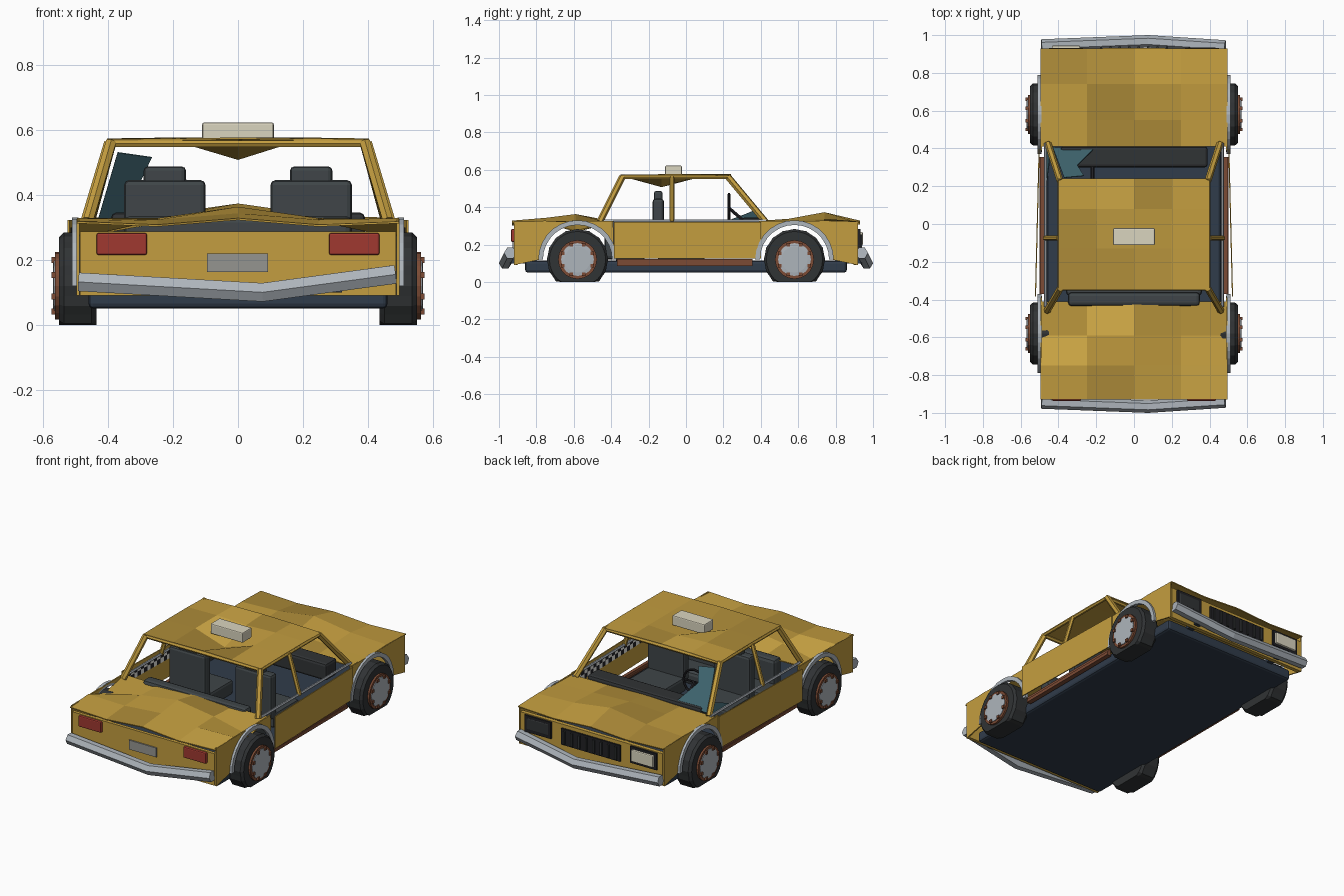
import bpy, bmesh, random
from math import sin, cos, pi, radians
from mathutils import Matrix, Vector

if "Cube" in bpy.data.objects:
    bpy.data.objects.remove(bpy.data.objects["Cube"])

random.seed(4)
COLORS = dict(paint=(.55, .34, .05), paint_dark=(.42, .26, .04), paint_light=(.62, .39, .06),
              rust=(.2, .07, .035), rubber=(.03, .033, .035), seat=(.05, .06, .065),
              navy=(.03, .045, .07), chrome=(.42, .46, .5), glass=(.05, .13, .16),
              red=(.35, .04, .03), cream=(.7, .66, .52), black=(.015, .015, .018),
              white=(.8, .8, .75), plate=(.3, .3, .28))
MATS = {}
for key, c in COLORS.items():
    MATS[key] = bpy.data.materials.new(key)
    MATS[key].diffuse_color = (*c, 1)


def mesh(name, verts, faces, *mats):
    me = bpy.data.meshes.new(name)
    me.from_pydata([tuple(v) for v in verts], [], faces)
    for m in mats:
        me.materials.append(MATS[m])
    ob = bpy.data.objects.new(name, me)
    bpy.context.collection.objects.link(ob)
    return ob


def box(name, x0, x1, y0, y1, z0, z1, mat, bevel=0.0):
    bm = bmesh.new()
    bmesh.ops.create_cube(bm, size=1)
    bmesh.ops.scale(bm, vec=(abs(x1 - x0), y1 - y0, z1 - z0), verts=bm.verts)
    bmesh.ops.translate(bm, vec=((x0 + x1) / 2, (y0 + y1) / 2, (z0 + z1) / 2), verts=bm.verts)
    if bevel:
        bmesh.ops.bevel(bm, geom=bm.edges[:], offset=bevel, segments=2, profile=.5, affect='EDGES')
    ob = mesh(name, [], [], mat)
    bm.to_mesh(ob.data)
    bm.free()
    return ob


def tube(name, pts, r, mat):
    cu = bpy.data.curves.new(name, 'CURVE')
    cu.dimensions, cu.bevel_depth, cu.bevel_resolution, cu.use_fill_caps = '3D', r, 1, True
    sp = cu.splines.new('POLY')
    sp.points.add(len(pts) - 1)
    for p, co in zip(sp.points, pts):
        p.co = (*co, 1)
    sp.use_smooth = False
    tmp = bpy.data.objects.new(name, cu)
    bpy.context.collection.objects.link(tmp)
    me = bpy.data.meshes.new_from_object(tmp)
    bpy.data.objects.remove(tmp)
    me.materials.clear()
    me.materials.append(MATS[mat])
    bpy.context.collection.objects.link(bpy.data.objects.new(name, me))


def solid(ob, t):
    m = ob.modifiers.new('thickness', 'SOLIDIFY')
    m.thickness, m.offset = t, 0


# dented sheet panel: 4 columns across, z from rows of (outer, quarter, centre)
def panel(name, half, ys, rows):
    verts = [((i - 2) * half / 2, y, row[2 - abs(i - 2)]) for y, row in zip(ys, rows) for i in range(5)]
    faces = [(j * 5 + i, j * 5 + i + 1, j * 5 + i + 6, j * 5 + i + 5)
             for j in range(len(ys) - 1) for i in range(4)]
    ob = mesh(name, verts, faces, 'paint', 'paint_dark', 'paint_light')
    for f in ob.data.polygons:
        f.material_index = random.choice((0, 0, 1, 2))
    solid(ob, .006)


panel('trunk_lid', .495, (-.93, -.75, -.59, -.41),
      ((.315, .305, .325), (.325, .32, .34), (.27, .325, .36), (.32, .315, .325)))
panel('hood', .495, (.41, .55, .74, .93),
      ((.318, .318, .325), (.32, .325, .335), (.325, .335, .37), (.32, .31, .325)))
panel('roof', .4, (-.35, -.13, .08, .24),
      ((.568, .57, .573), (.57, .573, .51), (.57, .573, .565), (.565, .57, .573)))

# chassis, nose and tail panels
box('chassis', -.46, .46, -.86, .86, .05, .115, 'navy', .015)
box('tail_panel', -.485, .485, -.92, -.9, .09, .287, 'paint')
box('nose_panel', -.485, .485, .895, .92, .09, .287, 'paint')


# lathed tyre and rim parts, spun about the x axis and flattened on the ground
def lathe(name, prof, s, cy, n, mat, skip=0):
    verts = []
    for k in range(n):
        a = 2 * pi * k / n
        for x, r in prof:
            rr = r - skip * (k % 2) * (r > .15)
            verts.append((s * x, cy + rr * sin(a), max(0.0, .12 + rr * cos(a))))
    m = len(prof)
    faces = [(k * m + i, k * m + i + 1, (k + 1) % n * m + i + 1, (k + 1) % n * m + i)
             for k in range(n) for i in range(m - 1)]
    faces += [tuple(k * m for k in range(n)), tuple(k * m + m - 1 for k in range(n))]
    ob = mesh(name, verts, faces, mat)
    bm = bmesh.new()
    bm.from_mesh(ob.data)
    bmesh.ops.recalc_face_normals(bm, faces=bm.faces[:])
    bm.to_mesh(ob.data)
    bm.free()


for s in (-1, 1):
    for cy in (-.58, .58):
        lathe('tire', ((.435, .11), (.435, .15), (.45, .164), (.535, .164), (.55, .15), (.55, .105)),
              s, cy, 32, 'rubber', .004)
        lathe('rusty_rim', ((.54, .104), (.562, .104), (.562, .09)), s, cy, 20, 'rust')
        lathe('hubcap', ((.55, .088), (.566, .088), (.568, .07)), s, cy, 16, 'chrome')
        for k in range(8):
            a = 2 * pi * (k + .5) / 8
            y, z = cy + .086 * cos(a), .12 + .086 * sin(a)
            box('lug', s * .56, s * .574, y - .009, y + .009, z - .009, z + .009, 'rust')

        # fender side with wheel arch cut-out, and its trim ring
        e = -1 if cy < 0 else 1
        arc = [(cy + e * .2 * cos(pi * k / 14), .12 + .2 * sin(pi * k / 14)) for k in range(15)]
        prof = arc + [(e * .39, .12), (e * .39, .326), (e * .92, .323), (e * .92, .09)]
        solid(mesh('fender_side', [(s * .492, y, z) for y, z in prof], [tuple(range(len(prof)))], 'paint'), .008)
        ring, n = [], 15
        for x, r in ((.49, .185), (.51, .185), (.51, .21), (.49, .21)):
            ring += [(s * x, cy + r * cos(pi * k / 14), .12 + r * sin(pi * k / 14)) for k in range(n)]
        rf = [(i * n + k, i * n + k + 1, (i + 1) % 4 * n + k + 1, (i + 1) % 4 * n + k)
              for i in range(4) for k in range(n - 1)]
        mesh('arch_trim', ring, rf + [(0, n, 2 * n, 3 * n), (n - 1, 2 * n - 1, 3 * n - 1, 4 * n - 1)], 'chrome')

    # loose door skin with checker band on its inside
    def door_x(y):
        return .512 - .025 * y
    d = mesh('door', [(s * door_x(y), y, z) for y, z in ((-.385, .125), (.4, .125), (.4, .322), (-.385, .322))],
             [(0, 1, 2, 3)], 'paint')
    solid(d, .006)
    v, f, N = [], [], 24
    for k in range(N + 1):
        y = -.37 + .74 * k / N
        v += [(s * (door_x(y) - .006), y, .24 + .03 * j) for j in range(3)]
    for k in range(N):
        f += [(3 * k + j, 3 * k + j + 1, 3 * k + j + 4, 3 * k + j + 3) for j in range(2)]
    band = mesh('checker_band', v, f, 'black', 'white')
    for p in band.data.polygons:
        p.material_index = (p.index // 2 + p.index) % 2

    # sill, belt trim, pillars and roof rails
    box('rocker_sill', s * .47, s * .5, -.37, .355, .085, .105, 'rust')
    box('rocker_sill_lip', s * .475, s * .495, -.37, .355, .105, .122, 'rust')
    tube('belt_trim', [(s * .468, -.44, .327), (s * .468, .43, .327)], .008, 'chrome')
    tube('front_pillar', [(s * .39, .225, .562), (s * .455, .425, .322)], .018, 'paint')
    tube('middle_pillar', [(s * .4, -.075, .562), (s * .472, -.075, .322)], .013, 'paint')
    tube('rear_pillar', [(s * .39, -.34, .562), (s * .46, -.46, .322)], .018, 'paint')
    tube('roof_rail', [(s * .395, -.34, .56), (s * .395, .23, .56)], .011, 'paint')

    # front seats
    xs = (s * .1, s * .35)
    box('seat_cushion', *xs, -.15, .1, .11, .2, 'seat', .015)
    box('seat_back', *xs, -.178, -.118, .17, .445, 'seat', .015)
    box('headrest', s * .16, s * .29, -.172, -.125, .43, .487, 'seat', .013)
    # lamps
    box('tail_lamp', s * .28, s * .435, -.936, -.91, .215, .282, 'red', .006)
    box('headlamp_frame', s * .27, s * .45, .91, .932, .18, .282, 'black')
    box('headlamp', s * .285, s * .435, .91, .945 if s < 0 else .934, .195, .268,
        'cream' if s < 0 else 'rubber', .006)

for e in (-.34, .228):
    tube('roof_cross_rail', [(-.395, e, .557), (.395, e, .557)], .012, 'paint')

# cabin
box('rear_bench_back', -.35, .35, -.435, -.36, .12, .335, 'seat', .02)
box('rear_bench_cushion', -.36, .36, -.38, -.22, .11, .19, 'seat', .02)
box('dashboard', -.39, .39, .3, .41, .24, .345, 'rubber', .015)
rim = [(-.22 + .075 * cos(2 * pi * k / 16), .23, .395 + .075 * sin(2 * pi * k / 16)) for k in range(17)]
tube('steering_wheel', rim, .007, 'black')
tube('steering_spoke', [(-.295, .23, .395), (-.145, .23, .395)], .006, 'black')
tube('steering_column', [(-.22, .23, .395), (-.22, .34, .3)], .01, 'black')

# broken glass
solid(mesh('windshield_shard', [(-.43, .405, .325), (-.37, .245, .53), (-.265, .255, .515), (-.3, .31, .44),
                                (-.21, .4, .335)], [(0, 1, 2, 3, 4)], 'glass'), .004)
solid(mesh('side_window_shard', [(-.462, .23, .33), (-.462, .42, .33), (-.447, .37, .385), (-.45, .31, .36)],
           [(0, 1, 2, 3)], 'glass'), .004)

# bent bumpers, plate, grille and roof sign
for e in (-1, 1):
    tube('bumper', [(-.49, e * .945, .132), (.075, e * .967, .1), (.483, e * .94, .155)], .033, 'chrome')
    for s in (-.3, .3):
        box('bumper_bracket', s - .02, s + .02, *sorted((e * .85, e * .94)), .1, .125, 'navy')
box('plate', -.095, .092, -.928, -.915, .163, .22, 'plate')
box('grille', -.2, .2, .915, .93, .165, .265, 'black')
for k in range(8):
    x = -.175 + .05 * k
    box('grille_slat', x - .006, x + .006, .925, .94, .175, .255, 'rubber')
box('roof_sign', -.11, .11, -.112, -.022, .56, .622, 'cream', .006)

for m in bpy.data.materials:
    if m.users and not m.is_grease_pencil:
        m.use_nodes = True
        m.node_tree.nodes["Principled BSDF"].inputs["Base Color"].default_value = m.diffuse_color
